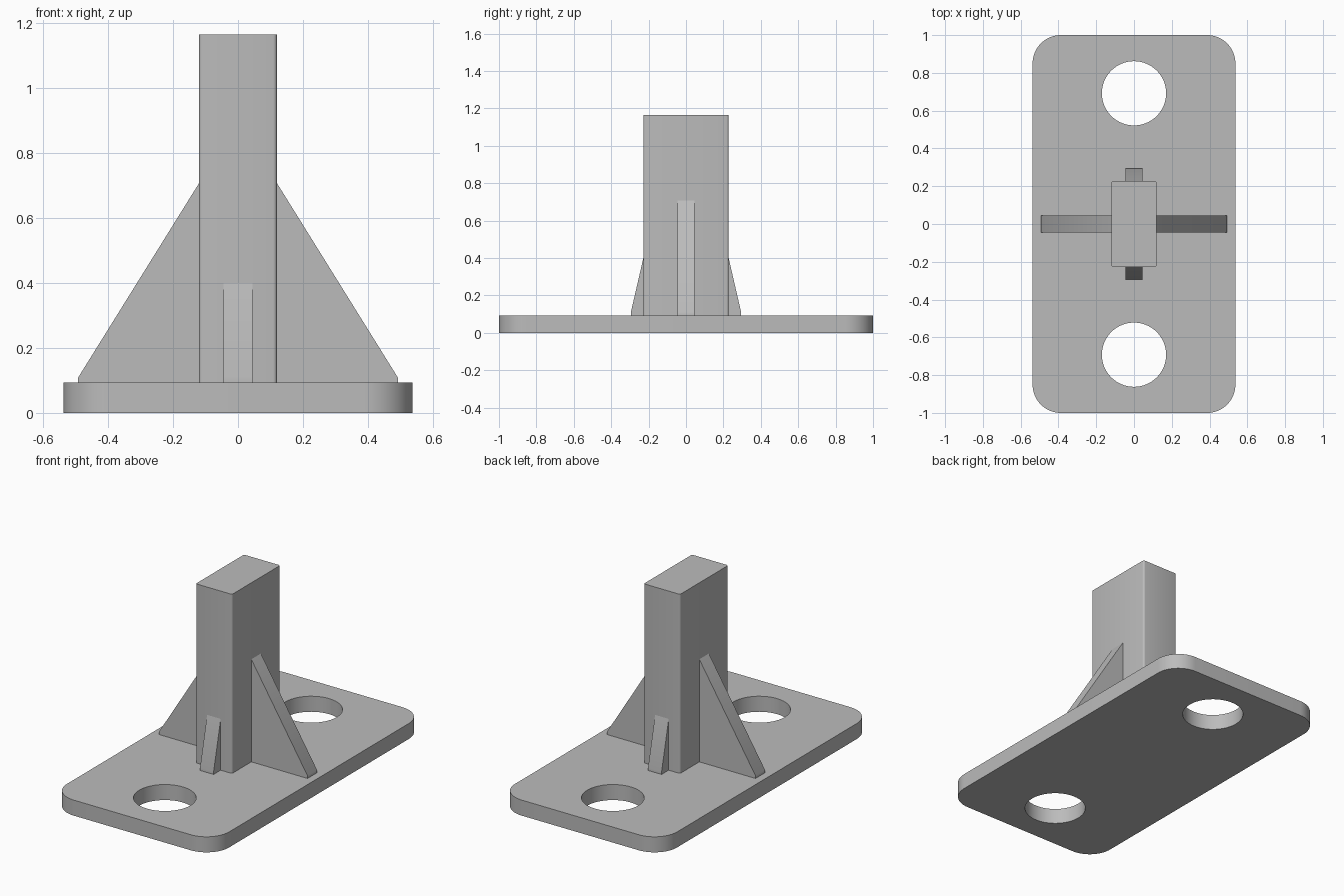
import bpy, bmesh
from math import pi, cos, sin, radians

cube = bpy.data.objects.get("Cube")
if cube:
    bpy.data.objects.remove(cube, do_unlink=True)

steel = bpy.data.materials.new("plain_grey")
steel.use_nodes = True
GREY = (0.5, 0.5, 0.5, 1)
steel.diffuse_color = GREY
steel.node_tree.nodes["Principled BSDF"].inputs["Base Color"].default_value = GREY


def arc(cx, cy, r, start, end, steps):
    angles = [start + (end - start) * i / steps for i in range(steps + 1)]
    return [(cx + r * cos(a), cy + r * sin(a)) for a in angles]


def circle(cx, cy, r, steps=64):
    return arc(cx, cy, r, 0, 2 * pi, steps)[:-1]


def rounded_rect(hx, hy, r, steps):
    pts = []
    for i, (sx, sy) in enumerate([(1, 1), (-1, 1), (-1, -1), (1, -1)]):
        pts += arc(sx * (hx - r), sy * (hy - r), r, i * pi / 2, (i + 1) * pi / 2, steps)
    return pts


def extrude_outline(name, loops, thickness, location=(0, 0, 0), rotation=(0, 0, 0)):
    """Fill 2D outlines (inner loops become holes) and extrude about the middle."""
    curve = bpy.data.curves.new(name, "CURVE")
    curve.dimensions = "2D"
    curve.fill_mode = "BOTH"
    curve.extrude = thickness / 2
    for loop in loops:
        spline = curve.splines.new("POLY")
        spline.points.add(len(loop) - 1)
        for point, (x, y) in zip(spline.points, loop):
            point.co = (x, y, 0, 1)
        spline.use_cyclic_u = True
    obj = bpy.data.objects.new(name, curve)
    bpy.context.collection.objects.link(obj)
    obj.location, obj.rotation_euler = location, rotation
    bpy.ops.object.select_all(action="DESELECT")
    obj.select_set(True)
    bpy.context.view_layer.objects.active = obj
    bpy.ops.object.convert(target="MESH")
    obj = bpy.context.view_layer.objects.active

    # Weld the caps to the walls and face everything outward
    bm = bmesh.new()
    bm.from_mesh(obj.data)
    bmesh.ops.remove_doubles(bm, verts=bm.verts, dist=0.0001)
    bmesh.ops.recalc_face_normals(bm, faces=bm.faces)
    bm.to_mesh(obj.data)
    bm.free()
    obj.data.materials.clear()
    obj.data.materials.append(steel)
    bpy.ops.object.shade_smooth_by_angle(angle=radians(35))
    return obj


PLATE_TOP = 0.093
POST_TOP = 1.165
POST_X, POST_Y = 0.12, 0.228

# Base plate with two bolt holes
extrude_outline("base_plate",
                [rounded_rect(0.537, 1.0, 0.15, 16),
                 circle(0, 0.692, 0.17), circle(0, -0.692, 0.17)],
                PLATE_TOP, location=(0, 0, PLATE_TOP / 2))

# Upright post with slightly rounded corners
extrude_outline("post", [rounded_rect(POST_X, POST_Y, 0.012, 4)],
                POST_TOP - PLATE_TOP, location=(0, 0, (POST_TOP + PLATE_TOP) / 2))

# Triangular ribs with a small blunt toe: name, turn, post face, toe reach, top
ribs = [("left_rib", 0, POST_X, 0.492, 0.707),
        ("back_rib", 90, POST_Y, 0.295, 0.40),
        ("right_rib", 180, POST_X, 0.492, 0.707),
        ("front_rib", 270, POST_Y, 0.295, 0.40)]
for name, turn, face, reach, top in ribs:
    root = face - 0.01
    outline = [(root, PLATE_TOP), (reach, PLATE_TOP), (reach, PLATE_TOP + 0.016),
               (face, top), (root, top)]
    extrude_outline(name, [outline], 0.09, rotation=(pi / 2, 0, radians(turn)))
